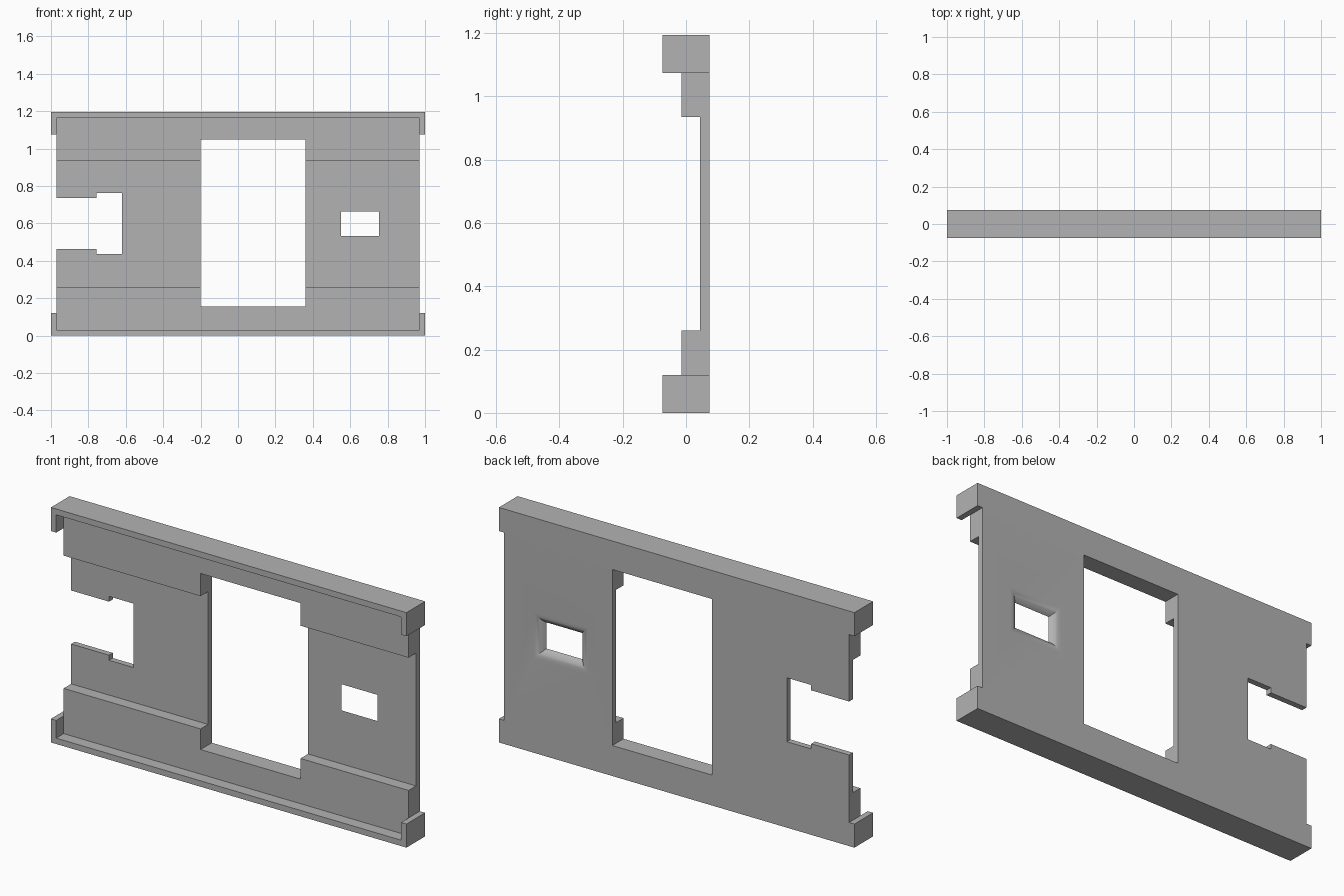
import bpy, bmesh, math

cube = bpy.data.objects.get("Cube")
if cube:
    bpy.data.objects.remove(cube, do_unlink=True)

HEIGHT, HALF_DEPTH, SIDE = 1.195, 0.075, 0.97
PLATE_FRONT = 0.045

grey = bpy.data.materials.new("mid_grey")
grey.use_nodes = True
grey.diffuse_color = (0.45, 0.45, 0.45, 1)
grey.node_tree.nodes["Principled BSDF"].inputs["Base Color"].default_value = (0.45, 0.45, 0.45, 1)


def loft(name, rings):
    """Closed solid through a list of matching rings of points."""
    bm = bmesh.new()
    loops = [[bm.verts.new(p) for p in ring] for ring in rings]
    for a, b in zip(loops, loops[1:]):
        for i in range(len(a)):
            j = (i + 1) % len(a)
            bm.faces.new((a[i], a[j], b[j], b[i]))
    bm.faces.new(loops[0])
    bm.faces.new(loops[-1])
    bmesh.ops.recalc_face_normals(bm, faces=bm.faces)
    mesh = bpy.data.meshes.new(name)
    bm.to_mesh(mesh)
    bm.free()
    mesh.materials.append(grey)
    obj = bpy.data.objects.new(name, mesh)
    bpy.context.collection.objects.link(obj)
    return obj


def rectangle(x0, x1, z0, z1, y, grow=0):
    return [(x0 - grow, y, z0 - grow), (x1 + grow, y, z0 - grow),
            (x1 + grow, y, z1 + grow), (x0 - grow, y, z1 + grow)]


def block(name, x0, x1, z0, z1, depth):
    return loft(name, [rectangle(x0, x1, z0, z1, y) for y in (-depth, depth)])


def combine(target, tool, operation):
    tool.hide_render = True
    mod = target.modifiers.new(tool.name, 'BOOLEAN')
    mod.object, mod.operation, mod.solver = tool, operation, 'EXACT'
    bpy.context.view_layer.objects.active = target
    bpy.ops.object.modifier_apply(modifier=mod.name)
    bpy.data.objects.remove(tool, do_unlink=True)


# Panel: stepped section, mirrored top to bottom and run along x
lower = [(HALF_DEPTH, 0), (-HALF_DEPTH, 0), (-HALF_DEPTH, 0.03),
         (-0.015, 0.03), (-0.015, 0.26), (PLATE_FRONT, 0.26)]
section = lower + [(y, HEIGHT - z) for y, z in reversed(lower)]
panel = loft("wall_panel", [[(x, y, z) for y, z in section] for x in (-SIDE, SIDE)])

# Corner tabs
for x0, x1 in ((-1, -SIDE), (SIDE, 1)):
    for z0, z1 in ((0, 0.12), (HEIGHT - 0.12, HEIGHT)):
        combine(panel, block("corner_tab", x0, x1, z0, z1, HALF_DEPTH), 'UNION')

# Large opening and stepped side notch
for name, *size in (("large_opening", -0.2, 0.362, 0.155, 1.05),
                    ("notch_mouth", -1.2, -0.74, 0.463, 0.735),
                    ("notch_pocket", -0.757, -0.62, 0.437, 0.762)):
    combine(panel, block(name, *size, 0.2), 'DIFFERENCE')

# Small window, flared with a rounded edge towards the back
window = (0.55, 0.753, 0.532, 0.665)
radius = 0.06
sweep = math.radians(60)
steps = 6
reach = radius * math.sin(sweep)
rings = [rectangle(*window, -0.2), rectangle(*window, PLATE_FRONT)]
for i in range(1, steps + 1):
    t = sweep * (1 - i / steps)
    rings.append(rectangle(*window, HALF_DEPTH - radius * (1 - math.cos(t)),
                           reach - radius * math.sin(t)))
rings.append(rectangle(*window, 0.2, reach))
combine(panel, loft("small_window", rings), 'DIFFERENCE')

bpy.ops.object.select_all(action='DESELECT')
panel.select_set(True)
bpy.context.view_layer.objects.active = panel
bpy.ops.object.shade_smooth_by_angle(angle=math.radians(30))
